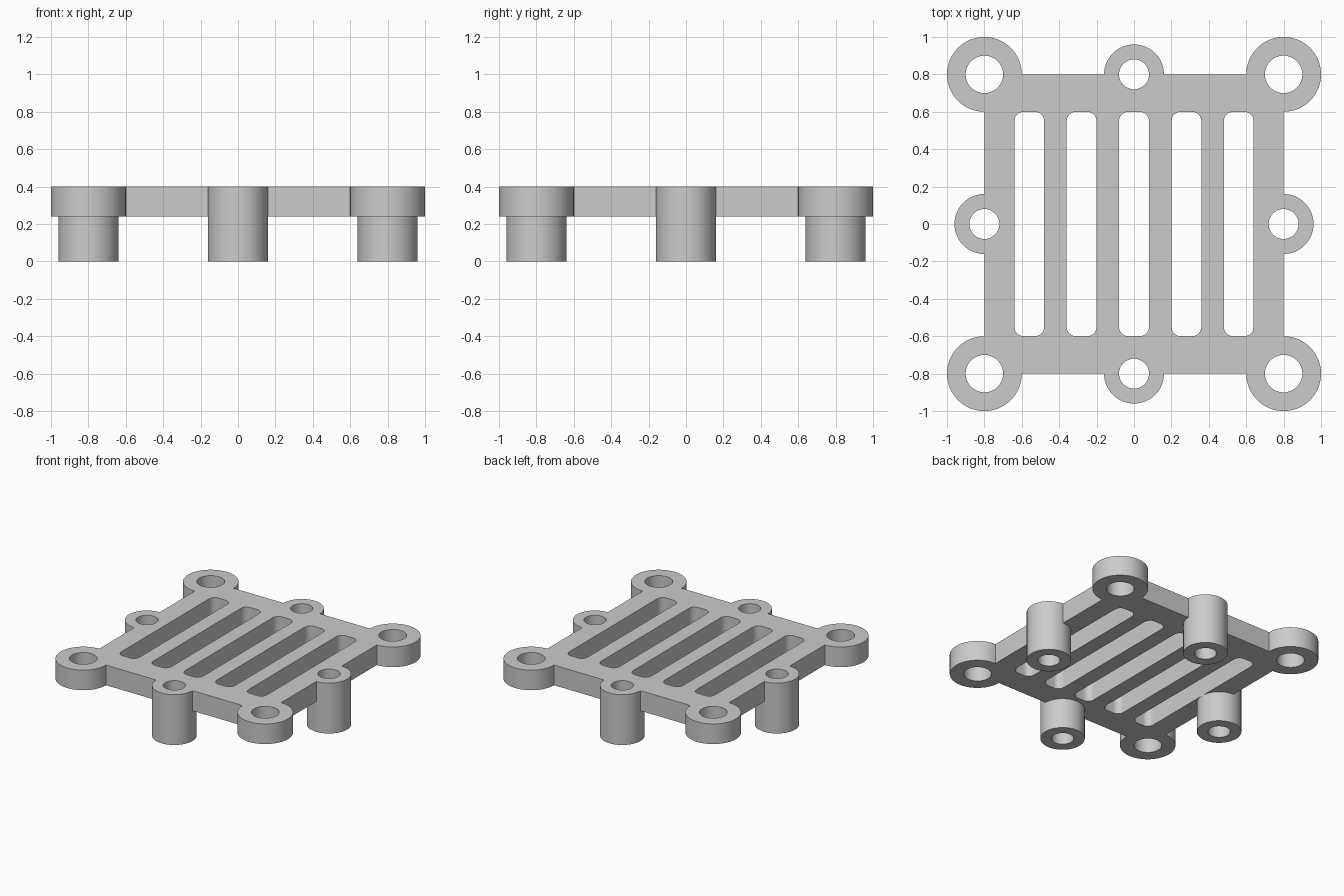
import bpy
import bmesh
import math

if "Cube" in bpy.data.objects:
    bpy.data.objects.remove(bpy.data.objects["Cube"])

BOTTOM, TOP, HALF = 0.24, 0.40, 0.8

grey = bpy.data.materials.new("plain grey")
grey.use_nodes = True
grey.diffuse_color = (0.6, 0.6, 0.6, 1)
grey.node_tree.nodes["Principled BSDF"].inputs["Base Color"].default_value = (0.6, 0.6, 0.6, 1)


def prism(name, outline, z0, z1):
    """Extrude a flat outline from z0 up to z1."""
    bm = bmesh.new()
    face = bm.faces.new([bm.verts.new((x, y, z0)) for x, y in outline])
    grown = bmesh.ops.extrude_face_region(bm, geom=[face])["geom"]
    verts = [v for v in grown if isinstance(v, bmesh.types.BMVert)]
    bmesh.ops.translate(bm, verts=verts, vec=(0, 0, z1 - z0))
    bmesh.ops.recalc_face_normals(bm, faces=bm.faces)
    mesh = bpy.data.meshes.new(name)
    bm.to_mesh(mesh)
    bm.free()
    mesh.materials.append(grey)
    obj = bpy.data.objects.new(name, mesh)
    bpy.context.collection.objects.link(obj)
    return obj


def circle(x, y, r, n=64):
    angles = [2 * math.pi * i / n for i in range(n)]
    return [(x + r * math.cos(a), y + r * math.sin(a)) for a in angles]


def rounded_box(x, y, hx, hy, r, steps=8):
    pts = []
    for q, (sx, sy) in enumerate([(1, 1), (-1, 1), (-1, -1), (1, -1)]):
        for i in range(steps + 1):
            a = (q + i / steps) * math.pi / 2
            pts.append((x + sx * (hx - r) + r * math.cos(a),
                        y + sy * (hy - r) + r * math.sin(a)))
    return pts


# Square plate
plate = prism("grille_plate", [(-HALF, -HALF), (HALF, -HALF), (HALF, HALF), (-HALF, HALF)],
              BOTTOM, TOP)
tools = []

# Short corner rings and tall edge standoffs, each with a through hole
corners = [(sx * HALF, sy * HALF) for sx in (-1, 1) for sy in (-1, 1)]
edges = [(HALF, 0), (-HALF, 0), (0, HALF), (0, -HALF)]
bosses = [(p, 0.2, 0.1, BOTTOM) for p in corners] + [(p, 0.16, 0.08, 0) for p in edges]
for (x, y), outer, hole, z0 in bosses:
    tools.append((prism("boss", circle(x, y, outer), z0, TOP), 'UNION'))
for (x, y), outer, hole, z0 in bosses:
    tools.append((prism("hole_cutter", circle(x, y, hole), -0.1, 0.5), 'DIFFERENCE'))

# Five long rounded slots
for i in range(-2, 3):
    slot = rounded_box(i * 0.28, 0, 0.08, 0.6, 0.05)
    tools.append((prism("slot_cutter", slot, -0.1, 0.5), 'DIFFERENCE'))

# Join the bosses and cut the openings
for tool, operation in tools:
    tool.hide_render = True
    mod = plate.modifiers.new(operation.lower(), 'BOOLEAN')
    mod.object = tool
    mod.operation = operation
    mod.solver = 'EXACT'

bpy.context.view_layer.update()
result = plate.evaluated_get(bpy.context.evaluated_depsgraph_get())
mesh = bpy.data.meshes.new_from_object(result)
plate.modifiers.clear()
plate.data = mesh
for tool, _ in tools:
    bpy.data.objects.remove(tool)

# Smooth round walls, sharp rims
bpy.ops.object.select_all(action='DESELECT')
plate.select_set(True)
bpy.context.view_layer.objects.active = plate
bpy.ops.object.shade_smooth_by_angle(angle=math.radians(30))
